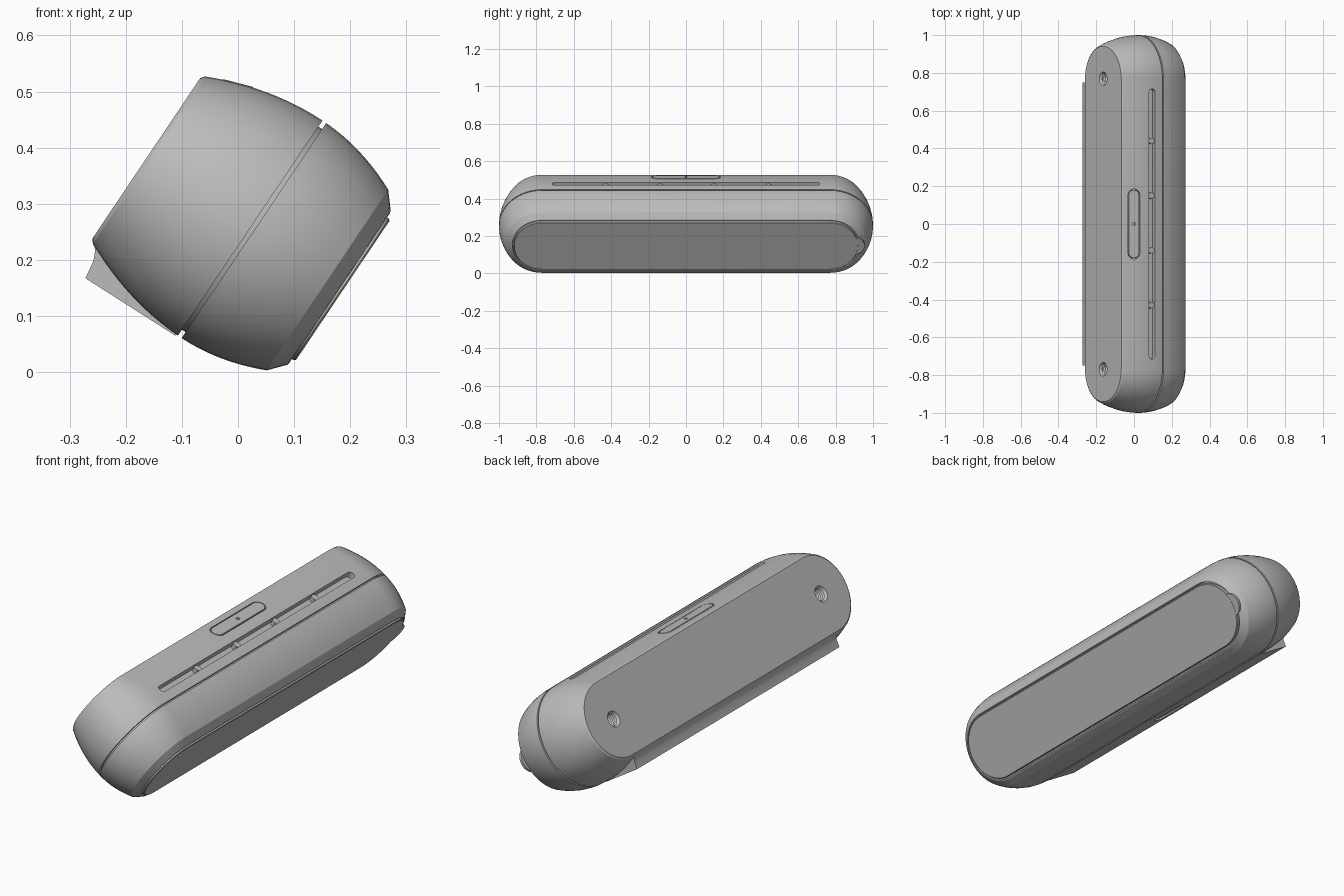
import bpy, bmesh, math
from mathutils import Vector

cube = bpy.data.objects.get("Cube")
if cube:
    bpy.data.objects.remove(cube, do_unlink=True)

# One plain grey for the whole casing
grey = bpy.data.materials.new("satin_grey")
grey.use_nodes = True
grey.diffuse_color = (0.5, 0.5, 0.5, 1)
grey.node_tree.nodes["Principled BSDF"].inputs["Base Color"].default_value = (0.5, 0.5, 0.5, 1)

# Tilted frame: DEPTH runs from back face to front face, UP runs across it
TILT = math.radians(33.9)
DEPTH = Vector((math.cos(TILT), 0, -math.sin(TILT)))
UP = Vector((math.sin(TILT), 0, math.cos(TILT)))
LONG = Vector((0, 1, 0))
CENTRE = Vector((0.025, 0, 0.2545))
HALF = 0.769


def place(s, t, y=0.0):
    return CENTRE + DEPTH * s + UP * t + LONG * y


def finish(bm, name):
    bmesh.ops.recalc_face_normals(bm, faces=bm.faces)
    mesh = bpy.data.meshes.new(name)
    bm.to_mesh(mesh)
    bm.free()
    mesh.materials.append(grey)
    obj = bpy.data.objects.new(name, mesh)
    bpy.context.collection.objects.link(obj)
    return obj


def loft(name, rings, half, origin, normal, steps=24):
    """Stack stadium outlines (distance, radius) along a normal; half=0 gives a disc."""
    bm = bmesh.new()
    normal = normal.normalized()
    side = normal.cross(LONG)
    loops = []
    for dist, rad in rings:
        loop = []
        for end in (1, -1):
            for i in range(steps + (1 if half else 0)):
                ang = math.pi * i / steps
                loop.append(bm.verts.new(
                    origin + normal * dist
                    + side * (rad * math.cos(ang) * end)
                    + LONG * (end * (half + rad * math.sin(ang)))))
        loops.append(loop)
    for low, high in zip(loops, loops[1:]):
        for i in range(len(low)):
            j = (i + 1) % len(low)
            bm.faces.new((low[i], low[j], high[j], high[i]))
    bm.faces.new(loops[0])
    bm.faces.new(loops[-1])
    return finish(bm, name)


def extrude(name, profile, half):
    """Extrude a (depth, up) outline along the long axis."""
    bm = bmesh.new()
    ends = [[bm.verts.new(place(s, t, y)) for s, t in profile] for y in (-half, half)]
    for i in range(len(profile)):
        j = (i + 1) % len(profile)
        bm.faces.new((ends[0][i], ends[0][j], ends[1][j], ends[1][i]))
    for end in ends:
        bm.faces.new(end)
    return finish(bm, name)


def combine(target, tool, operation="DIFFERENCE"):
    mod = target.modifiers.new("combine", "BOOLEAN")
    mod.operation = operation
    mod.solver = "EXACT"
    mod.object = tool
    bpy.context.view_layer.objects.active = target
    bpy.ops.object.modifier_apply(modifier=mod.name)
    bpy.data.objects.remove(tool, do_unlink=True)


def bulge(s):
    return 0.231 - (1.05 if s < 0 else 1.41) * s * s


def surface(s):
    """Point and outward normal on the upper side of the casing."""
    return place(s, bulge(s)), UP + DEPTH * (2.1 * s)


# Casing: bulging stadium with a seam groove and a recessed front
GAP = 0.004
back = [-0.221 + (0.221 - GAP) * i / 12 for i in range(13)]
front = [GAP + (0.162 - GAP) * i / 10 for i in range(11)]
rings = [(-0.227, 0.172)] + [(s, bulge(s)) for s in back]
rings += [(-GAP, 0.218), (GAP, 0.218)] + [(s, bulge(s)) for s in front]
rings += [(0.187, 0.165), (0.188, 0.160), (0.178, 0.158)]
casing = loft("casing", rings, HALF, CENTRE, DEPTH)

# Long slot along the top, with small pegs inside
point, normal = surface(-0.066)
combine(casing, loft("slot_cutter", [(-0.03, 0.0175), (0.04, 0.0175)], 0.698, point, normal, 12))
parts = [casing]
for i in range(4):
    spot = point + LONG * (-0.43 + 0.29 * i)
    parts.append(loft("slot_peg", [(-0.035, 0.0165), (-0.008, 0.0165)], 0, spot, normal, 10))

# Flush pill button with a pinhole
point, normal = surface(-0.166)
combine(casing, loft("button_cutter", [(-0.012, 0.033), (0.03, 0.033)], 0.152, point, normal, 12))
button = loft("button", [(-0.014, 0.029), (-0.001, 0.029), (0.0005, 0.0275)], 0.152, point, normal, 12)
combine(button, loft("pinhole_cutter", [(-0.009, 0.008), (0.02, 0.008)], 0, point, normal, 8))
parts.append(button)

# Threaded mounting holes in the back face
for y in (-HALF, HALF):
    thread = [(0.15, 0.027)]
    for i in range(6):
        thread += [(0.155 + 0.011 * i, 0.034), (0.1605 + 0.011 * i, 0.027)]
    thread += [(0.222, 0.034), (0.24, 0.042)]
    combine(casing, loft("thread_cutter", thread, 0, CENTRE + LONG * y, -DEPTH, 12))

# Front pad with a pull tab at one end
pad = loft("front_pad", [(0.17, 0.152), (0.192, 0.152), (0.195, 0.149)], HALF, CENTRE, DEPTH)
tab = loft("pull_tab", [(0.183, 0.055), (0.1945, 0.055)], 0, place(0, 0, 0.9), DEPTH, 14)
combine(pad, tab, "UNION")
parts.append(pad)

# Flat foot under the back edge, with a shallow oval recess
foot = extrude("foot", [(-0.225, -0.174), (-0.211, -0.187), (-0.203, -0.205),
                        (-0.198, -0.238), (-0.008, -0.2335), (-0.008, -0.2),
                        (-0.19, -0.15)], 0.75)
combine(foot, loft("recess_cutter", [(0.23, 0.035), (0.26, 0.035)], 0.06,
                   place(-0.13, 0), -UP, 12))
parts.append(foot)

# Smooth shading with crisp edges
for obj in bpy.context.view_layer.objects:
    obj.select_set(obj in parts)
bpy.context.view_layer.objects.active = casing
bpy.ops.object.shade_smooth_by_angle(angle=math.radians(25))
